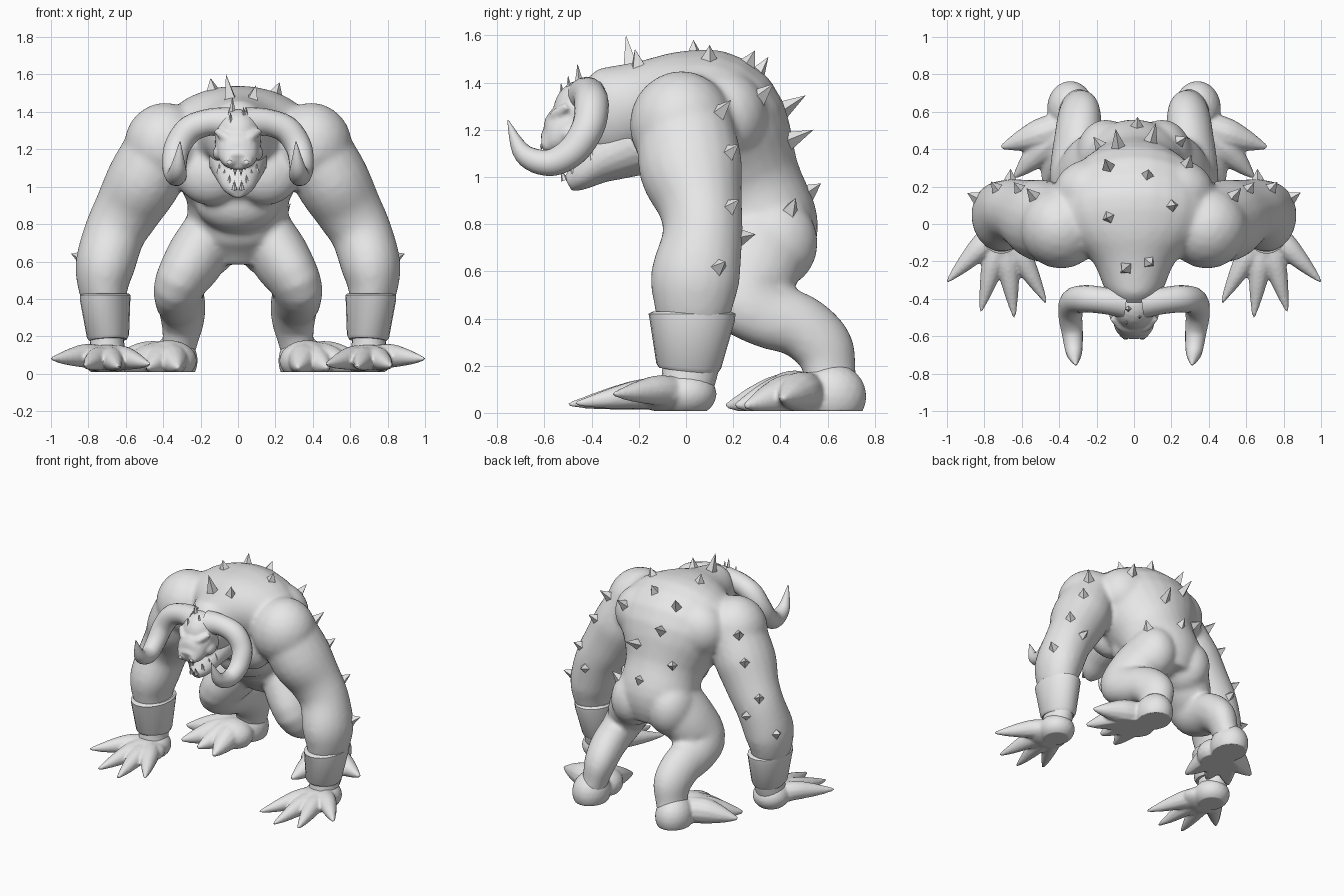
import bpy, bmesh, math
from mathutils import Vector, Matrix

cube = bpy.data.objects.get("Cube")
if cube:
    bpy.data.objects.remove(cube)

stone = bpy.data.materials.new("plain grey")
stone.use_nodes = True
stone.diffuse_color = (0.8, 0.8, 0.8, 1)
stone.node_tree.nodes["Principled BSDF"].inputs["Base Color"].default_value = (0.8, 0.8, 0.8, 1)


def resample(stations, steps):
    """Smooth Catmull-Rom interpolation of every component of the stations."""
    rows = [stations[0], *stations, stations[-1]]
    out = []
    for a, b, c, d in zip(rows, rows[1:], rows[2:], rows[3:]):
        for k in range(steps):
            t = k / steps
            out.append([q + t * (r - p) / 2 + t * t * (p - 2.5 * q + 2 * r - s / 2)
                        + t ** 3 * (1.5 * (q - r) + (s - p) / 2)
                        for p, q, r, s in zip(a, b, c, d)])
    return out + [list(stations[-1])]


def loft(bm, stations, side=1, ref=(1, 0, 0), steps=4, sides=20):
    """Skin elliptical rings (x, y, z, width, depth) along a path."""
    stations = [s if len(s) == 5 else (*s, s[3]) for s in stations]
    rows = resample(stations, steps)
    points = [Vector((side * r[0], r[1], r[2])) for r in rows]
    u = Vector(ref)
    rings = []
    for i, (p, row) in enumerate(zip(points, rows)):
        t = (points[min(i + 1, len(points) - 1)] - points[max(i - 1, 0)]).normalized()
        u = (u - t * u.dot(t)).normalized()
        v = t.cross(u)
        angles = [math.tau * k / sides for k in range(sides)]
        rings.append([bm.verts.new(p + u * row[3] * math.cos(a) + v * row[4] * math.sin(a))
                      for a in angles])
    for low, high in zip(rings, rings[1:]):
        for k in range(sides):
            n = (k + 1) % sides
            bm.faces.new((low[k], low[n], high[n], high[k]))
    bm.faces.new(rings[0][::-1])
    bm.faces.new(rings[-1])


def blob(bm, center, radii, side=1):
    place = Matrix.Translation((side * center[0], center[1], center[2]))
    bmesh.ops.create_icosphere(bm, subdivisions=3, radius=1,
                               matrix=place @ Matrix.Diagonal((*radii, 1)))


def cone(bm, base, tip, radius, sides=6):
    base, tip = Vector(base), Vector(tip)
    axis = tip - base
    spin = axis.to_track_quat('Z', 'Y').to_matrix().to_4x4()
    bmesh.ops.create_cone(bm, cap_ends=True, segments=sides, radius1=radius, radius2=0,
                          depth=axis.length, matrix=Matrix.Translation((base + tip) / 2) @ spin)


def finish(bm, name, voxel=0, sharp=50, rounds=4):
    """Make the object; with a voxel size its parts are fused into one skin."""
    bmesh.ops.recalc_face_normals(bm, faces=bm.faces)
    mesh = bpy.data.meshes.new(name)
    bm.to_mesh(mesh)
    bm.free()
    obj = bpy.data.objects.new(name, mesh)
    bpy.context.collection.objects.link(obj)
    if voxel:
        fuse = obj.modifiers.new("fuse", 'REMESH')
        fuse.mode, fuse.voxel_size = 'VOXEL', voxel
        relax = obj.modifiers.new("relax", 'SMOOTH')
        relax.factor, relax.iterations = 0.5, rounds
        graph = bpy.context.evaluated_depsgraph_get()
        mesh = bpy.data.meshes.new_from_object(obj.evaluated_get(graph))
        obj.modifiers.clear()
        obj.data = mesh
    for vert in mesh.vertices:
        vert.co.z = max(vert.co.z, 0.008 if voxel else 0)
    mesh.materials.clear()
    mesh.materials.append(stone)
    mesh.shade_smooth()
    if not voxel:
        mesh.set_sharp_from_angle(angle=math.radians(sharp))
    return obj


# Torso, neck, arms and legs fused into one body
bm = bmesh.new()
loft(bm, [(0, .36, .6, .16, .16), (0, .33, .76, .27, .24), (0, .24, .95, .28, .26),
          (0, .1, 1.19, .43, .34), (0, -.05, 1.27, .4, .28), (0, -.19, 1.29, .23, .2),
          (0, -.34, 1.26, .16, .2), (0, -.42, 1.25, .12, .15)], sides=28)
blob(bm, (0, .08, .92), (.23, .17, .17))
for s in (1, -1):
    blob(bm, (.15, -.08, 1.07), (.18, .12, .17), s)       # chest muscle
    blob(bm, (.22, .17, 1.25), (.21, .18, .2), s)         # back muscle
    blob(bm, (.15, .37, .72), (.16, .19, .2), s)          # buttock
    blob(bm, (.39, -.02, 1.22), (.22, .22, .23), s)       # shoulder
    loft(bm, [(.38, -.01, 1.26, .19, .2), (.5, .02, 1.04, .2, .22), (.59, .06, .88, .18, .18),
              (.66, .07, .75, .165, .17), (.71, .04, .58, .16, .19), (.72, .03, .46, .135, .17),
              (.705, .02, .36, .11, .14)], s)
    loft(bm, [(.14, .35, .78, .14, .2), (.22, .29, .63, .16, .2), (.3, .25, .5, .14, .18),
              (.315, .34, .42, .125, .15), (.3, .48, .37, .12, .14), (.295, .58, .28, .11, .135),
              (.31, .61, .17, .09, .115), (.33, .62, .09, .09, .11)], s)
body = finish(bm, "body", .016, rounds=10)

# Hands and feet: a flat-soled pad with tapering clawed digits
FINGERS = [(1.0, -.31, .08), (.82, -.47, .04), (.64, -.5, .035), (.47, -.42, .05)]
TOES = [(.71, .41, .06), (.64, .25, .03), (.48, .21, .03), (.32, .17, .03)]


def paw(name, side, root, pads, tips, thick, arch):
    bm = bmesh.new()
    root = Vector(root)
    for pad in pads:
        blob(bm, *pad, side)
    for tip in map(Vector, tips):
        path = [(*root, thick * 1.1)]
        for t, lift, r in ((.35, arch, 1.1), (.6, arch * .7, .85), (.82, arch * .2, .5), (1, 0, .14)):
            p = root.lerp(tip, t)
            path.append((p.x, p.y, p.z + lift, thick * r))
        loft(bm, path, side, sides=12)
    finish(bm, name, .01)


for s, word in ((1, "left"), (-1, "right")):
    paw(word + "_hand", s, (.7, 0, .08),
        [((.7, 0, .08), (.125, .13, .1)), ((.7, -.1, .08), (.15, .13, .075))], FINGERS, .06, .015)
    paw(word + "_foot", s, (.37, .52, .085),
        [((.34, .62, .07), (.125, .145, .14)), ((.37, .46, .07), (.15, .14, .11))], TOES, .08, .01)

    # Wrist, and the bracer with a rolled rim around it
    bm = bmesh.new()
    loft(bm, [(.7, .03, .36, .1, .13), (.7, .02, .2, .09, .12), (.7, 0, .1, .1, .11)], s)
    finish(bm, word + "_wrist")
    bm = bmesh.new()
    loft(bm, [(.71, .025, .43, .125, .165), (.71, .025, .42, .135, .185), (.71, .025, .4, .135, .182),
              (.695, .012, .2, .113, .138), (.694, .01, .18, .1, .125)], s, steps=1, sides=24)
    finish(bm, word + "_bracer", sharp=35)

    # Sweeping horn
    bm = bmesh.new()
    loft(bm, [(.05, -.42, 1.34, .085), (.15, -.41, 1.345, .072), (.26, -.4, 1.305, .073),
              (.325, -.415, 1.21, .07), (.34, -.48, 1.11, .065), (.33, -.58, 1.06, .057),
              (.32, -.69, 1.1, .042), (.31, -.755, 1.24, .003)], s, ref=(0, 0, 1), steps=6, sides=16)
    finish(bm, word + "_horn")

# Head with brow, muzzle, cheeks and an open lower jaw running into the throat
bm = bmesh.new()
blob(bm, (0, -.43, 1.27), (.125, .135, .145))
loft(bm, [(0, -.4, 1.23, .125, .14), (0, -.5, 1.2, .115, .115), (0, -.56, 1.155, .1, .075),
          (0, -.6, 1.135, .07, .045)])
loft(bm, [(0, -.22, 1.14, .16, .14), (0, -.36, 1.07, .125, .1), (0, -.45, 1, .085, .06),
          (0, -.5, .97, .035, .035)])
for s in (1, -1):
    loft(bm, [(.01, -.56, 1.225, .022), (.06, -.55, 1.26, .028), (.115, -.5, 1.3, .018)], s, sides=10)
    blob(bm, (.1, -.47, 1.18), (.035, .06, .04), s)       # cheek
    blob(bm, (.045, -.585, 1.14), (.035, .03, .035), s)   # nostril wing
    blob(bm, (.055, -.545, 1.215), (.025, .02, .014), s)  # eye
finish(bm, "head", .009)

# Teeth along both jaws, and small nostril rims
bm = bmesh.new()
for s in (1, -1):
    for k in range(4):
        f = k / 3
        x, y, z = s * (.02 + .08 * f), -.515 + .12 * f, .985 + .09 * f
        cone(bm, (x, y, z), (x, y - .015, z + .05), .016)
        cone(bm, (x * .8, y - .035, z + .115), (x * .8, y - .035, z + .07), .015)
finish(bm, "teeth")
bm = bmesh.new()
for s in (1, -1):
    blob(bm, (.045, -.612, 1.13), (.014, .006, .012), s)
finish(bm, "nostrils")

# Thorns: each grows from the nearest skin toward its tip
BACK_THORNS = [(-.07, -.26, 1.6), (.1, -.22, 1.54), (-.15, .03, 1.58), (.22, .1, 1.54),
               (-.16, .36, 1.5), (.08, .3, 1.53), (.31, .38, 1.38), (-.1, .52, 1.32),
               (.12, .55, 1.17), (-.22, .47, 1.06), (.02, .58, .96), (.29, .47, .9)]
ARM_THORNS = [(.58, .2, 1.31), (.64, .22, 1.12), (.77, .23, .89), (.66, .29, .74), (.86, .15, .62)]
bm = bmesh.new()
tips = BACK_THORNS + [(s * x, y, z) for s in (1, -1) for x, y, z in ARM_THORNS]
for tip in map(Vector, tips):
    found, spot, normal, _ = body.closest_point_on_mesh(tip)
    # Lean the thorn upward out of the skin
    lean = (normal + Vector((0, 0, .3))).normalized()
    reach = max((tip - spot).dot(normal), .06)
    cone(bm, spot - normal * .015, spot + lean * reach, .042, 4)
for tip in ((-.03, -.46, 1.48), (.03, -.5, 1.43), (-.04, -.53, 1.4)):
    cone(bm, (tip[0], tip[1] + .01, tip[2] - .11), tip, .025, 4)
finish(bm, "thorns", sharp=20)
